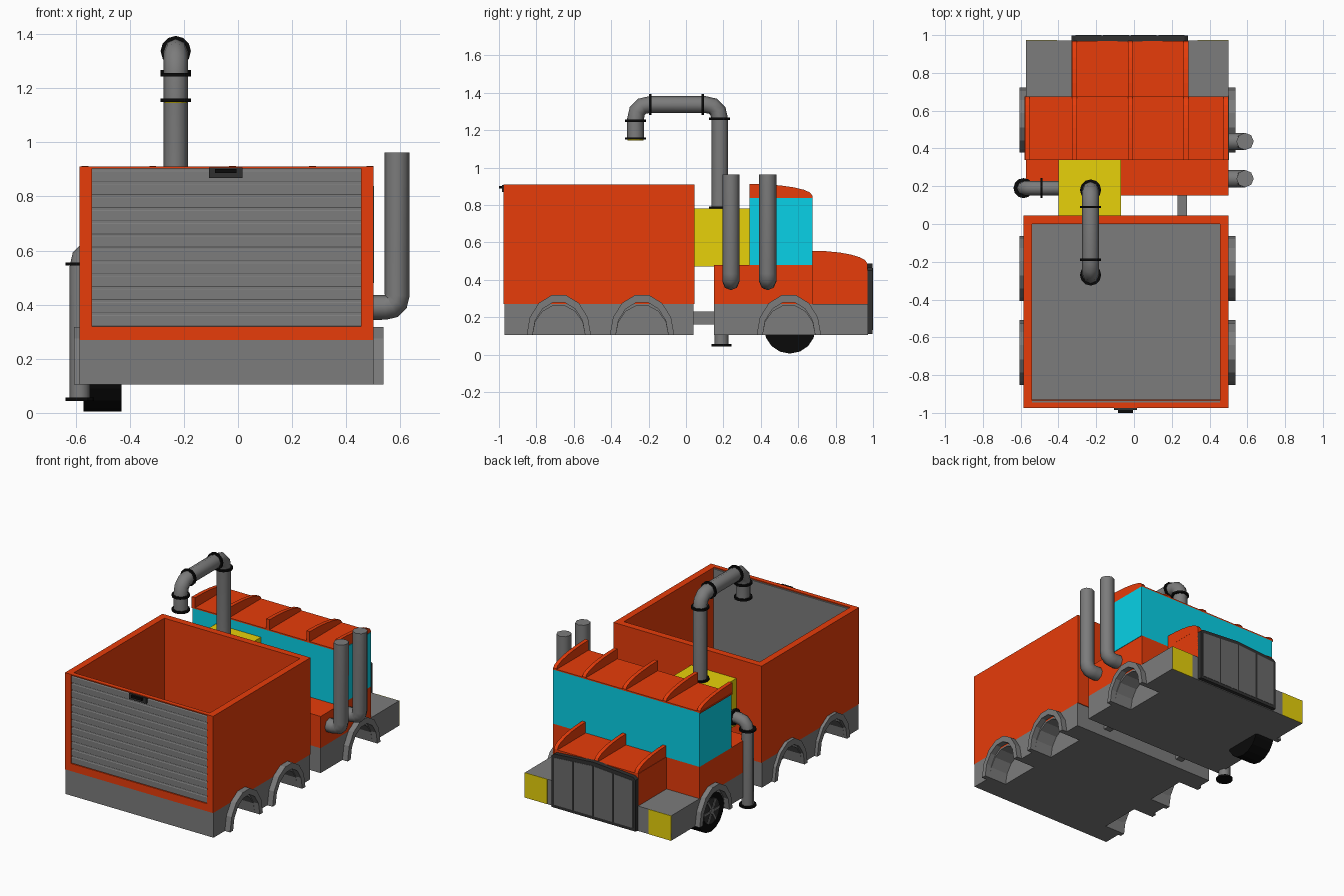
import bpy, bmesh, math
from mathutils import Vector

if "Cube" in bpy.data.objects:
    bpy.data.objects.remove(bpy.data.objects["Cube"])


def material(name, r, g, b):
    m = bpy.data.materials.new(name)
    m.use_nodes = True
    m.diffuse_color = (r, g, b, 1)
    m.node_tree.nodes["Principled BSDF"].inputs["Base Color"].default_value = (r, g, b, 1)
    return m


ORANGE = material("orange paint", 0.8, 0.045, 0.003)
GREY = material("grey metal", 0.2, 0.2, 0.2)
PANEL = material("grille grey", 0.145, 0.145, 0.145)
CYAN = material("cyan glass", 0.003, 0.8, 1.0)
YELLOW = material("yellow paint", 0.8, 0.64, 0.003)
BLACK = material("black rubber", 0.003, 0.003, 0.003)
DARK = material("dark trim", 0.03, 0.03, 0.03)

LEFT, RIGHT = 0.5, -0.585     # sides of the container
CAB_RIGHT = -0.572            # right side of the cab


def add(name, mesh, mat):
    ob = bpy.data.objects.new(name, mesh)
    bpy.context.scene.collection.objects.link(ob)
    mesh.materials.clear()
    mesh.materials.append(mat)
    return ob


def prism(name, pts, axis, a, b, mat):
    """Extrude a profile: (y, z) points along x, or (x, z) points along y."""
    place = (lambda p, d: (d, p[0], p[1])) if axis == "x" else (lambda p, d: (p[0], d, p[1]))
    bm = bmesh.new()
    start, end = [[bm.verts.new(place(p, d)) for p in pts] for d in (a, b)]
    bm.faces.new(start)
    bm.faces.new(end)
    for i in range(len(pts)):
        bm.faces.new((start[i - 1], start[i], end[i], end[i - 1]))
    bmesh.ops.recalc_face_normals(bm, faces=bm.faces)
    me = bpy.data.meshes.new(name)
    bm.to_mesh(me)
    bm.free()
    return add(name, me, mat)


def box(name, x, y, z, mat):
    pts = [(y[0], z[0]), (y[1], z[0]), (y[1], z[1]), (y[0], z[1])]
    return prism(name, pts, "x", x[0], x[1], mat)


def cylinder(name, loc, r, depth, axis, mat, sides=12):
    rot = {"x": (0, math.pi / 2, 0), "y": (math.pi / 2, 0, 0), "z": (0, 0, 0)}[axis]
    bpy.ops.mesh.primitive_cylinder_add(vertices=sides, radius=r, depth=depth, location=loc, rotation=rot)
    ob = bpy.context.object
    ob.name = name
    ob.data.materials.append(mat)


def pipe(name, corners, r, bend, mat):
    """Round tube through the corners, each inner corner eased by a bend."""
    c = [Vector(p) for p in corners]
    path = [c[0]]
    for p, q, s in zip(c, c[1:], c[2:]):
        u, v = q + (p - q).normalized() * bend, q + (s - q).normalized() * bend
        for i in range(4):
            t = i / 3
            path.append(u * (1 - t) ** 2 + q * 2 * t * (1 - t) + v * t * t)
    path.append(c[-1])
    cu = bpy.data.curves.new(name, "CURVE")
    cu.dimensions = "3D"
    cu.bevel_depth, cu.bevel_resolution, cu.use_fill_caps = r, 2, True
    sp = cu.splines.new("POLY")
    sp.points.add(len(path) - 1)
    for pt, p in zip(sp.points, path):
        pt.co = (*p, 1)
    tmp = bpy.data.objects.new(name + " path", cu)
    bpy.context.scene.collection.objects.link(tmp)
    bpy.context.view_layer.update()
    me = bpy.data.meshes.new_from_object(tmp.evaluated_get(bpy.context.evaluated_depsgraph_get()))
    bpy.data.objects.remove(tmp)
    ob = add(name, me, mat)
    bpy.ops.object.select_all(action="DESELECT")
    bpy.context.view_layer.objects.active = ob
    ob.select_set(True)
    bpy.ops.object.shade_smooth_by_angle(angle=math.radians(50))


def arch(y, half, height, steps=7):
    ts = [math.pi * i / steps for i in range(steps + 1)]
    return [(y - half * math.cos(t), 0.105 + height * math.sin(t)) for t in ts]


# Chassis blocks with wheel wells and flared arches on both sides
WELL = 0.13
for label, right, y0, y1, wheels in (("rear", RIGHT, -0.97, 0.04, (-0.68, -0.235)),
                                     ("front", CAB_RIGHT, 0.15, 0.972, (0.55,))):
    box(label + "_chassis", (right + WELL, LEFT - WELL), (y0, y1), (0.105, 0.27), GREY)
    profile = [(y0, 0.27), (y0, 0.105)]
    for y in wheels:
        profile += arch(y, 0.14, 0.16)
    profile += [(y1, 0.105), (y1, 0.27)]
    for side, edge, s, rim in (("left", LEFT, 1, 0.538), ("right", right, -1, -0.606)):
        prism(f"{label}_chassis_{side}", profile, "x", edge - s * WELL, edge, GREY)
        for y in wheels:
            ring = arch(y, 0.172, 0.218) + arch(y, 0.14, 0.178)[::-1]
            prism(f"{label}_wheel_arch_{side}", ring, "x", edge - s * 0.02, rim, GREY)

# Links between the two chassis blocks
for x in (0.23, -0.36):
    box("chassis_link", (x, x + 0.05), (0.03, 0.16), (0.16, 0.23), GREY)

# Open container
T = 0.045
box("container_left_wall", (LEFT - T, LEFT), (-0.975, 0.045), (0.27, 0.91), ORANGE)
box("container_right_wall", (RIGHT, RIGHT + T), (-0.975, 0.045), (0.27, 0.91), ORANGE)
box("container_end_wall", (RIGHT + T, LEFT - T), (0.0, 0.045), (0.27, 0.91), ORANGE)
box("door_sill", (RIGHT + T, LEFT - T), (-0.975, -0.93), (0.27, 0.32), ORANGE)
box("door_header", (RIGHT + T, LEFT - T), (-0.975, -0.945), (0.903, 0.91), ORANGE)

# Roller door with shallow slats
slats, bottom, top = 12, 0.32, 0.903
step = (top - bottom) / slats
profile = [(-0.935, top), (-0.935, bottom)]
for i in range(slats):
    z = bottom + i * step
    profile += [(-0.967, z), (-0.969, z + step * 0.06), (-0.969, z + step * 0.78), (-0.967, z + step * 0.84)]
profile.append((-0.967, top))
prism("roller_door", profile, "x", RIGHT + T, LEFT - T, GREY)
box("door_latch", (-0.107, 0.017), (-0.985, -0.96), (0.868, 0.906), DARK)
box("door_latch_grip", (-0.085, -0.005), (-1.0, -0.98), (0.887, 0.902), BLACK)

# Cab: lower body, glass band, roof and curved ribs
box("cab_lower_body", (CAB_RIGHT, LEFT), (0.15, 0.675), (0.27, 0.48), ORANGE)
box("cab_glass", (CAB_RIGHT, LEFT + 0.003), (0.34, 0.675), (0.48, 0.838), CYAN)
box("cab_roof", (RIGHT + 0.005, LEFT), (0.34, 0.675), (0.837, 0.846), ORANGE)


def rib(name, x, y0, y1, z0, z1):
    pts = [(y0, z0)]
    for i in range(7):
        t = math.pi / 2 * i / 6
        pts.append((y0 + (y1 - y0) * math.sin(t), z0 + 0.01 + (z1 - z0 - 0.01) * math.cos(t)))
    pts.append((y1, z0))
    prism(name, pts, "x", x - 0.0125, x + 0.0125, ORANGE)


for x in (RIGHT + 0.02, -0.315, -0.02, 0.275, LEFT - 0.0125):
    rib("roof_rib", x, 0.34, 0.675, 0.84, 0.912)

# Hood and its ribs
box("hood", (-0.33, 0.287), (0.67, 0.97), (0.265, 0.482), ORANGE)
for x in (-0.315, -0.02, 0.275):
    rib("hood_rib", x, 0.67, 0.97, 0.475, 0.555)

# Grille with four panels under a peaked frame
G0, G1 = -0.33, 0.287
GM = (G0 + G1) / 2


def grille_top(x):
    return 0.487 - 0.07 * abs(x - GM)


prism("grille_frame", [(G0, 0.11), (G1, 0.11), (G1, 0.45), (G1 - 0.02, grille_top(G1)), (GM, 0.487),
                       (G0 + 0.02, grille_top(G0)), (G0, 0.45)], "y", 0.965, 0.998, DARK)
width = (G1 - G0 - 0.03) / 4
for i in range(4):
    a = G0 + 0.02 + i * width
    b = a + width - 0.01
    prism("grille_panel", [(a, 0.13), (b, 0.13), (b, grille_top(b) - 0.025), (a, grille_top(a) - 0.025)],
          "y", 0.996, 1.0, PANEL)

# Headlight plates, nearly flush with the chassis front
box("left_headlight", (LEFT - 0.165, LEFT), (0.97, 0.9735), (0.105, 0.27), YELLOW)
box("right_headlight", (CAB_RIGHT, CAB_RIGHT + 0.165), (0.97, 0.9735), (0.105, 0.27), YELLOW)

# Pump box between cab and container
box("pump_box", (-0.4, -0.07), (0.04, 0.34), (0.47, 0.78), YELLOW)

# Overhead pipe with clamp rings and a yellow outlet
PX = -0.23
pipe("overhead_pipe", [(PX, 0.18, 0.77), (PX, 0.18, 1.337), (PX, -0.27, 1.337), (PX, -0.27, 1.155)], 0.045, 0.08, GREY)
for y, z, axis in ((0.18, 0.785, "z"), (0.18, 1.26, "z"), (0.09, 1.337, "y"), (-0.19, 1.337, "y"),
                   (-0.27, 1.25, "z"), (-0.27, 1.155, "z")):
    cylinder("pipe_ring", (PX, y, z), 0.056, 0.013, axis, BLACK)
cylinder("pipe_outlet", (PX, -0.27, 1.148), 0.042, 0.005, "z", YELLOW)

# Suction pipe down the right side
SX, SY = -0.585, 0.19
pipe("suction_pipe", [(-0.39, SY, 0.605), (SX, SY, 0.605), (SX, SY, 0.05)], 0.038, 0.07, GREY)
cylinder("suction_ring", (-0.49, SY, 0.605), 0.053, 0.012, "x", BLACK)
for z in (0.55, 0.05):
    cylinder("suction_ring", (SX, SY, z), 0.053, 0.012, "z", BLACK)

# Twin exhaust stacks on the left side
for y in (0.24, 0.437):
    pipe("exhaust_stack", [(0.48, y, 0.39), (0.588, y, 0.39), (0.588, y, 0.962)], 0.046, 0.045, GREY)

# Single fitted front wheel with spoked hub
WY, WZ = 0.555, 0.143
cylinder("tyre", (-0.5, WY, WZ), 0.138, 0.14, "x", BLACK, 16)
cylinder("hub", (-0.572, WY, WZ), 0.085, 0.008, "x", DARK, 16)
for i in range(3):
    spoke = box("hub_spoke", (-0.004, 0.004), (-0.08, 0.08), (-0.006, 0.006), GREY)
    spoke.location = (-0.576, WY, WZ)
    spoke.rotation_euler.x = math.pi * i / 3
cylinder("hub_cap", (-0.578, WY, WZ), 0.02, 0.01, "x", GREY, 10)
